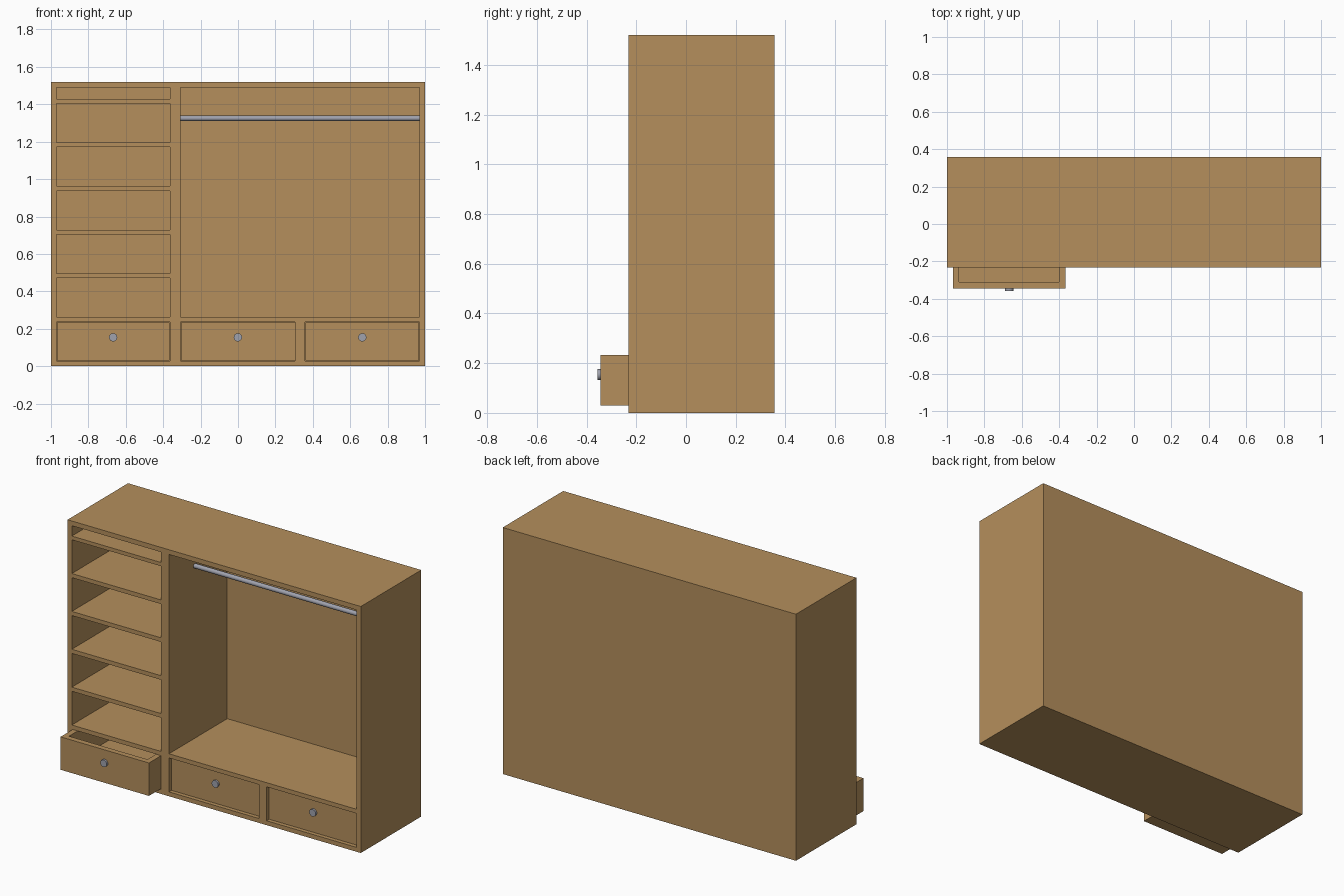
import bpy, bmesh, math
from mathutils import Matrix, Vector

if "Cube" in bpy.data.objects:
    bpy.data.objects.remove(bpy.data.objects["Cube"])

def material(name, color):
    m = bpy.data.materials.new(name)
    m.diffuse_color = (*color, 1)
    m.use_nodes = True
    m.node_tree.nodes["Principled BSDF"].inputs["Base Color"].default_value = m.diffuse_color
    return m

WOOD = material("oak_wood", (0.46, 0.275, 0.107))
METAL = material("grey_metal", (0.35, 0.36, 0.42))

def add_box(bm, x0, x1, y0, y1, z0, z1):
    size = Vector((x1 - x0, y1 - y0, z1 - z0))
    mid = Vector((x0 + x1, y0 + y1, z0 + z1)) / 2
    bmesh.ops.create_cube(bm, size=1, matrix=Matrix.Translation(mid) @ Matrix.Diagonal((*size, 1)))

def boxes(name, specs, mat=WOOD):
    bm = bmesh.new()
    for s in specs:
        add_box(bm, *s)
    me = bpy.data.meshes.new(name)
    bm.to_mesh(me)
    bm.free()
    me.materials.append(mat)
    ob = bpy.data.objects.new(name, me)
    bpy.context.collection.objects.link(ob)
    return ob

def carve(ob, cutter):
    mod = ob.modifiers.new("openings", 'BOOLEAN')
    mod.operation = 'DIFFERENCE'
    mod.solver = 'EXACT'
    mod.object = cutter
    bpy.context.view_layer.objects.active = ob
    bpy.ops.object.modifier_apply(modifier=mod.name)
    bpy.data.objects.remove(cutter)

def cylinder(name, loc, rot, radius, depth, sides):
    bpy.ops.mesh.primitive_cylinder_add(vertices=sides, radius=radius, depth=depth, location=loc, rotation=rot)
    ob = bpy.context.object
    ob.name = name
    ob.data.materials.append(METAL)
    bpy.ops.object.shade_smooth_by_angle()

FRONT, BACK, INNER = -0.232, 0.357, 0.335

# Carcass: one block with every compartment cut out of its front
LEFT = (-0.971, -0.364)
bays = [(*LEFT, 1.427, 1.491)]
bays += [(*LEFT, 0.262 + i * 0.2335, 0.47 + i * 0.2335) for i in range(5)]   # shelves
bays.append((-0.308, 0.971, 0.262, 1.491))                                    # hanging space
drawer_bays = [LEFT, (-0.308, 0.306), (0.358, 0.971)]
bays += [(*d, 0.027, 0.236) for d in drawer_bays]
carcass = boxes("wardrobe_carcass", [(-1, 1, FRONT, BACK, 0, 1.52)])
carve(carcass, boxes("opening_cutter", [(a, b, FRONT - 0.1, INNER, c, d) for a, b, c, d in bays]))

# Drawers: hollow boxes with a round knob; the left one is pulled out
for i, (x0, x1) in enumerate(drawer_bays):
    y = -0.345 if i == 0 else FRONT + 0.02
    a, b = x0 + 0.002, x1 - 0.002
    drawer = boxes(f"drawer_{i + 1}", [(a, b, y, y + 0.53, 0.03, 0.233)])
    carve(drawer, boxes("drawer_cutter", [(a + 0.034, b - 0.034, y + 0.034, y + 0.496, 0.06, 0.4)]))
    cylinder(f"drawer_knob_{i + 1}", ((a + b) / 2, y - 0.002, 0.154), (math.pi / 2, 0, 0), 0.022, 0.02, 24)

# Hanging rail
cylinder("hanging_rail", (0.3315, 0.02, 1.325), (0, math.pi / 2, 0), 0.014, 1.279, 24)
